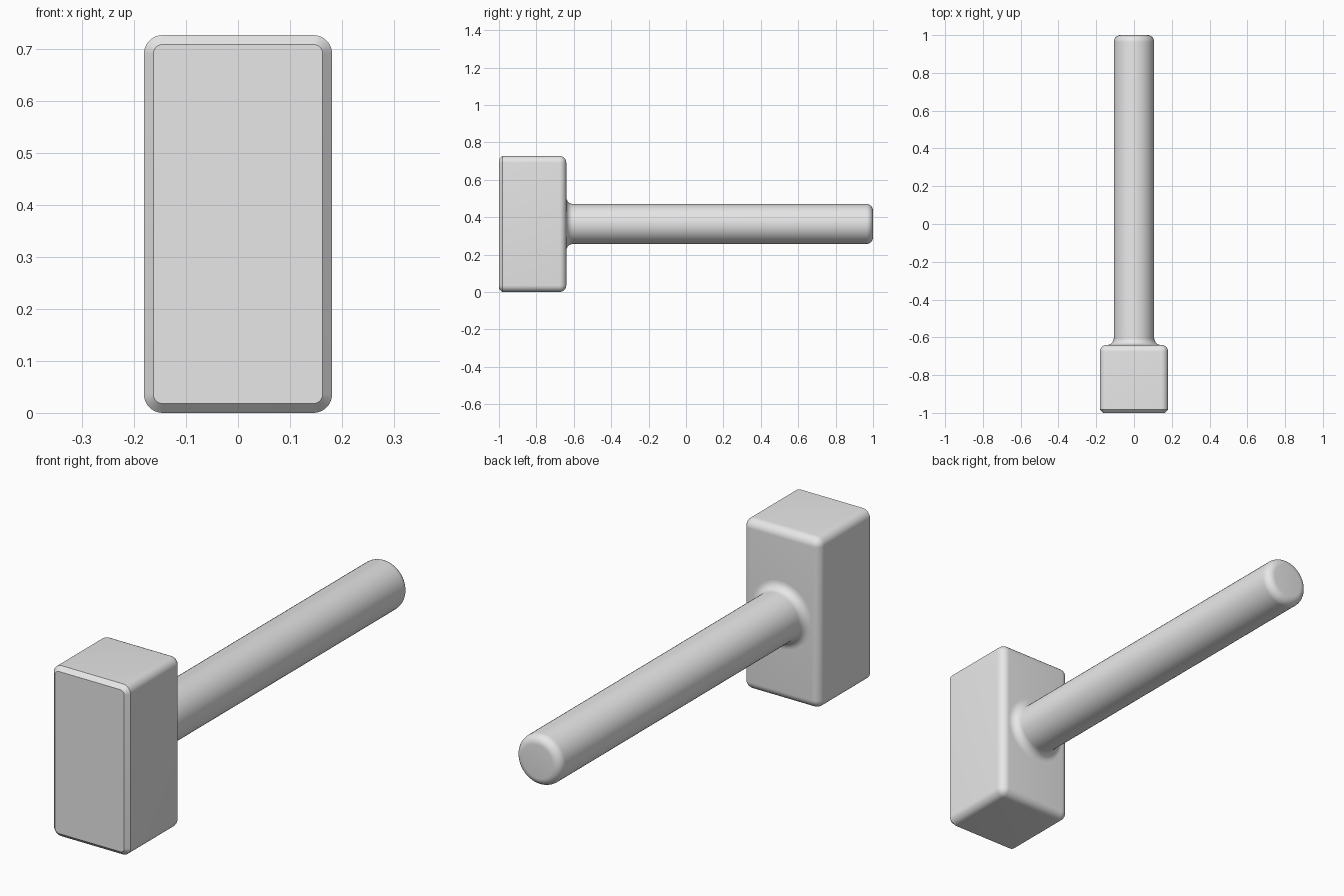
import bpy, bmesh
from math import sin, cos, pi, radians

cube = bpy.data.objects.get("Cube")
if cube:
    bpy.data.objects.remove(cube, do_unlink=True)

GREY = (0.8, 0.8, 0.8, 1)
grey = bpy.data.materials.new("light_grey")
grey.use_nodes = True
grey.diffuse_color = GREY
grey.node_tree.nodes["Principled BSDF"].inputs["Base Color"].default_value = GREY

MID_Z = 0.3635
HALF_W, HALF_H = 0.181, MID_Z
HEAD_BACK = -0.64
ROUND, CHAMFER = 0.036, 0.018
GRIP = 0.107


def loft(name, rings):
    """Skin closed rings of points, cap both ends and smooth the curved parts."""
    bm = bmesh.new()
    loops = [[bm.verts.new(p) for p in ring] for ring in rings]
    n = len(loops[0])
    for a, b in zip(loops, loops[1:]):
        for i in range(n):
            j = (i + 1) % n
            bm.faces.new((a[i], a[j], b[j], b[i]))
    bm.faces.new(loops[0])
    bm.faces.new(loops[-1])
    bmesh.ops.remove_doubles(bm, verts=bm.verts, dist=1e-5)
    bmesh.ops.recalc_face_normals(bm, faces=bm.faces)
    mesh = bpy.data.meshes.new(name)
    bm.to_mesh(mesh)
    bm.free()
    mesh.materials.append(grey)
    obj = bpy.data.objects.new(name, mesh)
    bpy.context.collection.objects.link(obj)
    bpy.ops.object.select_all(action="DESELECT")
    obj.select_set(True)
    bpy.context.view_layer.objects.active = obj
    bpy.ops.object.shade_smooth_by_angle(angle=radians(30))
    return obj


def rounded_rect(y, inset, steps=8):
    """Rounded rectangle across the head, shrunk by inset."""
    r = ROUND - inset
    ring = []
    for k, (sx, sz) in enumerate(((1, 1), (-1, 1), (-1, -1), (1, -1))):
        for i in range(steps + 1):
            a = (k + i / steps) * pi / 2
            ring.append((sx * (HALF_W - ROUND) + r * cos(a), y,
                         MID_Z + sz * (HALF_H - ROUND) + r * sin(a)))
    return ring


def circle(y, r, n=48):
    return [(r * cos(2 * pi * i / n), y, MID_Z + r * sin(2 * pi * i / n))
            for i in range(n)]


quarter = [i / 8 * pi / 2 for i in range(9)]

# Block head: chamfered striking face, rounded everywhere else
head = [rounded_rect(-1, CHAMFER), rounded_rect(-1 + CHAMFER, 0)]
head += [rounded_rect(HEAD_BACK - ROUND * (1 - sin(a)), ROUND * (1 - cos(a)))
         for a in quarter]
loft("head", head)

# Round handle: flared fillet at the head, rounded free end
handle = [circle(HEAD_BACK - 0.02, GRIP + ROUND)]
handle += [circle(HEAD_BACK + ROUND * (1 - cos(a)), GRIP + ROUND * (1 - sin(a)))
           for a in quarter]
handle += [circle(1 - ROUND * (1 - sin(a)), GRIP - ROUND * (1 - cos(a)))
           for a in quarter]
loft("handle", handle)
